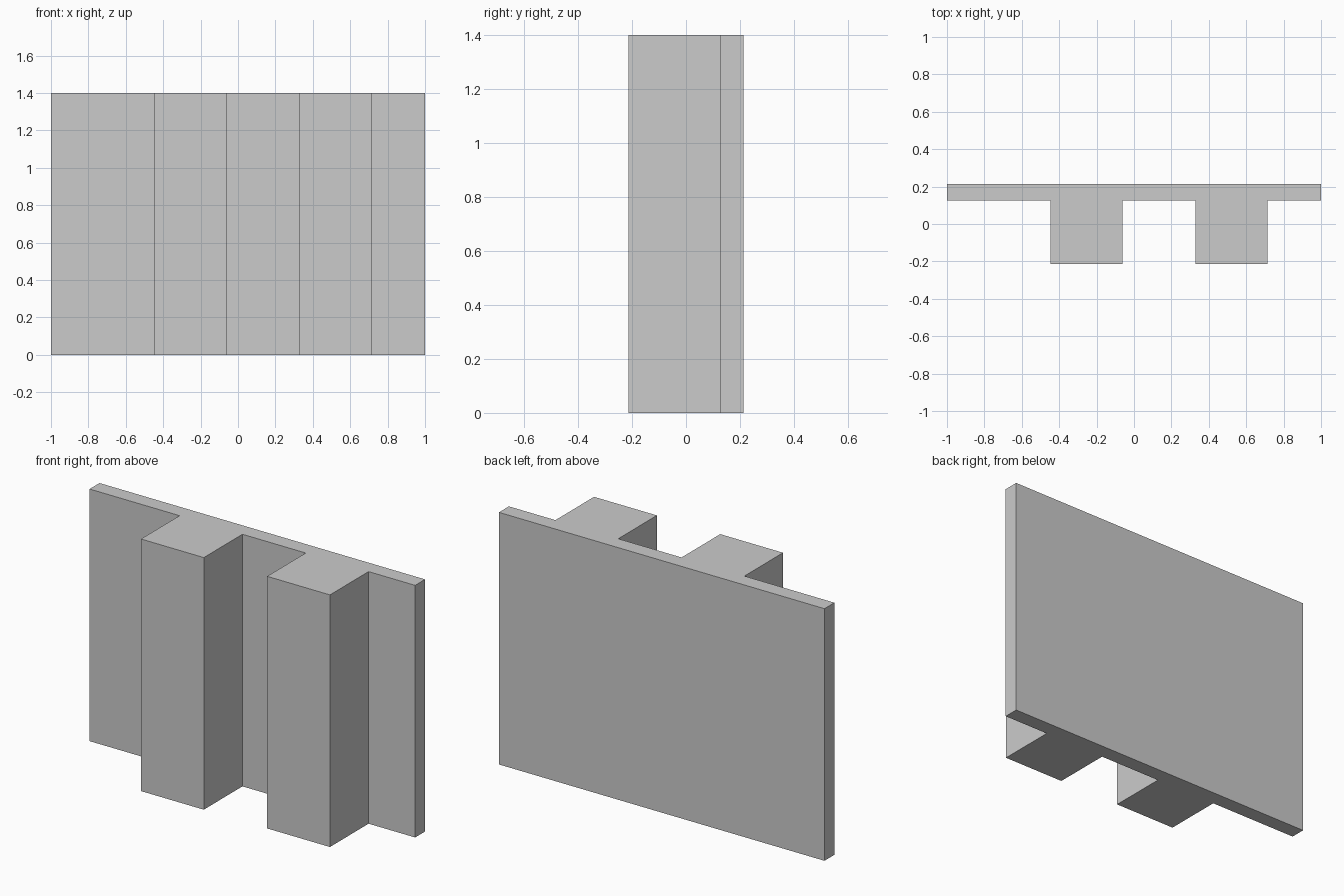
import bpy
import bmesh

if "Cube" in bpy.data.objects:
    bpy.data.objects.remove(bpy.data.objects["Cube"])

HEIGHT = 1.4
BACK, PANEL_FRONT, RIB_FRONT = 0.213, 0.126, -0.213
RIB_WIDTH = 0.386
RIB_STARTS = (-0.447, 0.328)

# Plan outline: flat back, stepped front with two ribs
outline = [(1, BACK), (-1, BACK), (-1, PANEL_FRONT)]
for x in RIB_STARTS:
    outline += [(x, PANEL_FRONT), (x, RIB_FRONT),
                (x + RIB_WIDTH, RIB_FRONT), (x + RIB_WIDTH, PANEL_FRONT)]
outline.append((1, PANEL_FRONT))

# Extrude the outline upwards into one solid panel
bm = bmesh.new()
base = bm.faces.new([bm.verts.new((x, y, 0)) for x, y in outline])
result = bmesh.ops.extrude_face_region(bm, geom=[base], use_keep_orig=True)
top_verts = [g for g in result["geom"] if isinstance(g, bmesh.types.BMVert)]
bmesh.ops.translate(bm, verts=top_verts, vec=(0, 0, HEIGHT))
bmesh.ops.recalc_face_normals(bm, faces=bm.faces)

mesh = bpy.data.meshes.new("ribbed_panel")
bm.to_mesh(mesh)
bm.free()
panel = bpy.data.objects.new("ribbed_panel", mesh)
bpy.context.collection.objects.link(panel)
